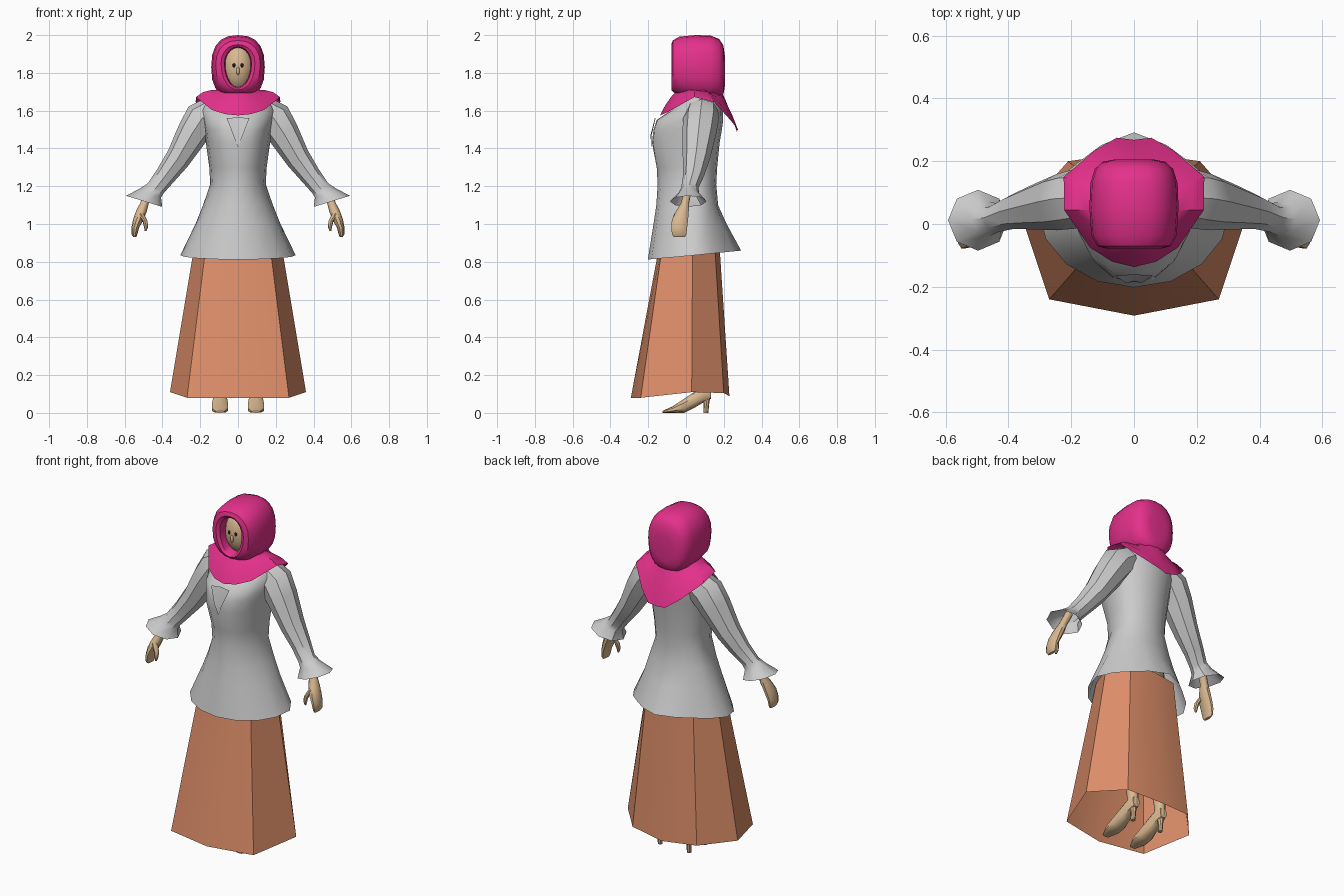
import bpy, bmesh
from math import sin, cos, pi, radians
from mathutils import Vector

if "Cube" in bpy.data.objects:
    bpy.data.objects.remove(bpy.data.objects["Cube"])


def material(name, rgb):
    m = bpy.data.materials.new(name)
    m.diffuse_color = (*rgb, 1)
    m.use_nodes = True
    m.node_tree.nodes["Principled BSDF"].inputs["Base Color"].default_value = m.diffuse_color
    return m


PINK = material("pink_cloth", (0.78, 0.03, 0.26))
ORANGE = material("orange_cloth", (0.72, 0.27, 0.14))
SKIN = material("skin", (0.70, 0.48, 0.28))
BLACK = material("black", (0.01, 0.01, 0.01))


def loft(name, rings, mat=None, start=False, end=False, closed=True, mirror=False, angle=40):
    """Skin a list of equal-length point rings."""
    bm = bmesh.new()
    rows = [[bm.verts.new(p) for p in r] for r in rings]
    n = len(rows[0])
    for a, b in zip(rows, rows[1:]):
        for i in range(n if closed else n - 1):
            j = (i + 1) % n
            bm.faces.new((a[i], a[j], b[j], b[i]))
    if start:
        bm.faces.new(rows[0])
    if end:
        bm.faces.new(rows[-1])
    bmesh.ops.recalc_face_normals(bm, faces=bm.faces)
    me = bpy.data.meshes.new(name)
    bm.to_mesh(me)
    bm.free()
    ob = bpy.data.objects.new(name, me)
    bpy.context.collection.objects.link(ob)
    return finish(ob, mat, mirror, angle)


def finish(ob, mat=None, mirror=False, angle=40):
    if mat:
        ob.data.materials.append(mat)
    bpy.ops.object.select_all(action='DESELECT')
    ob.select_set(True)
    bpy.context.view_layer.objects.active = ob
    bpy.ops.object.shade_smooth_by_angle(angle=radians(angle))
    if mirror:
        ob.modifiers.new("mirror", 'MIRROR')
    return ob


def oval(r, lo, hi, mid, n, p=2.0):
    """Egg / superellipse outline: half width r, from lo to hi, widest at mid."""
    out = []
    for i in range(n):
        t = 2 * pi * i / n
        s, c = sin(t), -cos(t)
        u = abs(s) ** (2 / p) * (1 if s >= 0 else -1)
        v = abs(c) ** (2 / p)
        out.append((r * u, mid - v * (mid - lo) if c < 0 else mid + v * (hi - mid)))
    return out


def flat_ring(z, r, lo, hi, mid, n=16, p=2.0):
    return [(x, y, z) for x, y in oval(r, lo, hi, mid, n, p)]


def upright_ring(y, r, lo, hi, mid=None, n=20, p=2.0, cx=0):
    mid = (lo + hi) / 2 if mid is None else mid
    return [(cx + x, y, z) for x, z in oval(r, lo, hi, mid, n, p)]


def tube(name, path, mat=None, n=10, **kw):
    """path: (x, y, z, radius across, radius in y, tilt in degrees)."""
    rings = []
    for x, y, z, ra, ry, deg in path:
        u = Vector((cos(radians(deg)), 0, sin(radians(deg))))
        rings.append([Vector((x, y, z)) + u * ra * cos(2 * pi * i / n)
                      + Vector((0, ry * sin(2 * pi * i / n), 0)) for i in range(n)])
    return loft(name, rings, mat, mirror=True, **kw)


def ball(name, loc, scale, mat, mirror=False):
    bm = bmesh.new()
    bmesh.ops.create_uvsphere(bm, u_segments=16, v_segments=12, radius=1)
    for v in bm.verts:
        v.co = Vector([loc[k] + v.co[k] * scale[k] for k in range(3)])
    me = bpy.data.meshes.new(name)
    bm.to_mesh(me)
    bm.free()
    ob = bpy.data.objects.new(name, me)
    bpy.context.collection.objects.link(ob)
    return finish(ob, mat, mirror)


# Skirt: eight flat panels, open at the hem
hem = [(0, -.292, .08), (.27, -.24, .08), (.36, .03, .11), (.21, .2, .105),
       (0, .23, .088), (-.21, .2, .105), (-.36, .03, .11), (-.27, -.24, .08)]
top = [(0, -.135), (.165, -.12), (.225, .035), (.15, .15),
       (0, .175), (-.15, .15), (-.225, .035), (-.165, -.12)]
loft("skirt", [hem, [(x, y, .92) for x, y in top]], ORANGE, angle=30)

# Jacket body: flared peplum, waist, bust, shoulders
sections = [(.83, .305, -.202, .292), (1.0, .225, -.172, .215), (1.1, .185, -.157, .17),
            (1.21, .147, -.15, .16), (1.3, .152, -.155, .165), (1.43, .17, -.18, .178),
            (1.5, .18, -.172, .19), (1.55, .19, -.155, .197), (1.6, .2, -.085, .195),
            (1.66, .17, -.03, .175), (1.7, .09, 0, .15)]
rings = []
for k, (z, r, f, b) in enumerate(sections):
    ring = []
    for i, (x, y, zz) in enumerate(flat_ring(z, r, f, b, .05)):
        if k < 2:
            # back folds and a hem that dips to the front
            fold = {5: .9, 6: .84, 7: .9, 9: .9, 10: .84, 11: .9}.get(i, 1)
            fold = 1 - (1 - fold) * (1 - .5 * k)
            x, y = x * fold, .05 + (y - .05) * fold
            if k == 0:
                zz += y * .1 if y > 0 else y * .09
        if k in (5, 6, 7) and i in (1, 2, 14, 15):
            y -= .012
        ring.append((x, y, zz))
    rings.append(ring)
loft("jacket_body", rings)

# Neckline insert
loft("neckline_panel", [[(-.06, -.165, 1.56), (0, -.16, 1.565), (.06, -.165, 1.56)],
                        [(-.025, -.188, 1.47), (0, -.182, 1.47), (.025, -.188, 1.47)],
                        [(-.002, -.184, 1.41), (0, -.184, 1.41), (.002, -.184, 1.41)]],
     closed=False)

# Sleeves with flared cuffs
tube("sleeve", [(.13, .085, 1.6, .08, .085, 50), (.19, .08, 1.56, .095, .095, 42),
                (.245, .07, 1.475, .085, .09, 40), (.32, .055, 1.345, .067, .072, 42),
                (.385, .04, 1.255, .055, .056, 38), (.435, .02, 1.19, .05, .046, 30),
                (.462, .015, 1.165, .06, .055, 24), (.497, .012, 1.12, .1, .097, 17)], n=8)

# Hands and thumbs
tube("hand", [(.465, .01, 1.18, .022, .022, 20), (.495, -.005, 1.11, .022, .022, 10),
              (.512, -.02, 1.065, .028, .036, 8), (.53, -.032, 1.02, .026, .045, 8),
              (.544, -.036, .98, .02, .044, 5), (.548, -.036, .945, .015, .04, 0),
              (.546, -.035, .93, .008, .03, 0)], SKIN, end=True)
tube("thumb", [(.515, -.045, 1.055, .016, .018, 0), (.492, -.06, 1.015, .013, .015, 0),
               (.487, -.066, .985, .011, .012, 0), (.489, -.067, .962, .005, .006, 0)],
     SKIN, n=8, end=True)

# Hips and legs under the clothes
loft("hips", [flat_ring(.78, .16, -.09, .13, .03), flat_ring(.9, .185, -.1, .14, .03),
              flat_ring(1.05, .16, -.09, .13, .03), flat_ring(1.15, .13, -.09, .12, .03)],
     SKIN, start=True, end=True)
tube("leg", [(.095, .105, .09, .028, .03, 0), (.095, .1, .17, .03, .034, 0),
             (.093, .09, .33, .048, .055, 0), (.09, .055, .52, .046, .05, 0),
             (.085, .025, .83, .078, .085, 0)], SKIN)

# High heeled shoes
feet = [(-.125, .02, 0, .01), (-.07, .044, 0, .035), (-.01, .044, 0, .075),
        (.05, .036, .03, .115), (.1, .032, .06, .14), (.132, .022, .075, .135)]
loft("foot", [upright_ring(y, r, a, b, n=10, p=2.6, cx=.095) for y, r, a, b in feet],
     SKIN, start=True, end=True, mirror=True)
tube("heel", [(.095, .105, 0, .013, .013, 0), (.095, .108, .05, .014, .015, 0),
              (.095, .105, .1, .026, .027, 0)], SKIN, n=8, start=True)

# Head
ball("face", (0, .03, 1.83), (.085, .088, .13), SKIN)
ball("nose", (0, -.056, 1.81), (.009, .012, .022), SKIN)
ball("eye", (.021, -.052, 1.84), (.008, .006, .011), BLACK, mirror=True)

# Headscarf hood, lofted from the face opening to the back
hood = [(-.005, .066, 1.725, 1.932, 1.85, 2), (-.068, .072, 1.718, 1.938, 1.85, 2),
        (-.078, .09, 1.71, 1.95, 1.85, 2.1), (-.07, .118, 1.7, 1.972, 1.84, 2.3),
        (-.035, .136, 1.68, 1.992, 1.83, 2.5), (.05, .142, 1.66, 2.0, 1.83, 2.5),
        (.13, .139, 1.66, 1.998, 1.83, 2.5), (.175, .125, 1.665, 1.98, 1.83, 2.5),
        (.198, .1, 1.685, 1.945, 1.82, 2.4), (.206, .06, 1.73, 1.89, 1.81, 2)]
loft("headscarf_hood", [upright_ring(y, r, a, b, m, 20, p) for y, r, a, b, m, p in hood],
     PINK, end=True)

# Headscarf drape over the shoulders, pointed at the back
edge = [(0, -.137, 1.575), (.07, -.12, 1.582), (.14, -.075, 1.605), (.223, .045, 1.672),
        (.224, .15, 1.645), (.125, .235, 1.55), (.055, .275, 1.5), (0, .268, 1.49)]
neck = [(.105 * sin(pi * i / 7), .07 - .115 * cos(pi * i / 7), 1.71) for i in range(8)]
rows = [neck]
for t, lift in ((.35, .012), (.7, .014), (1, 0)):
    rows.append([Vector(a).lerp(Vector(b), t) + Vector((0, 0, lift)) for a, b in zip(neck, edge)])
loft("headscarf_drape", rows, PINK, closed=False, mirror=True)
